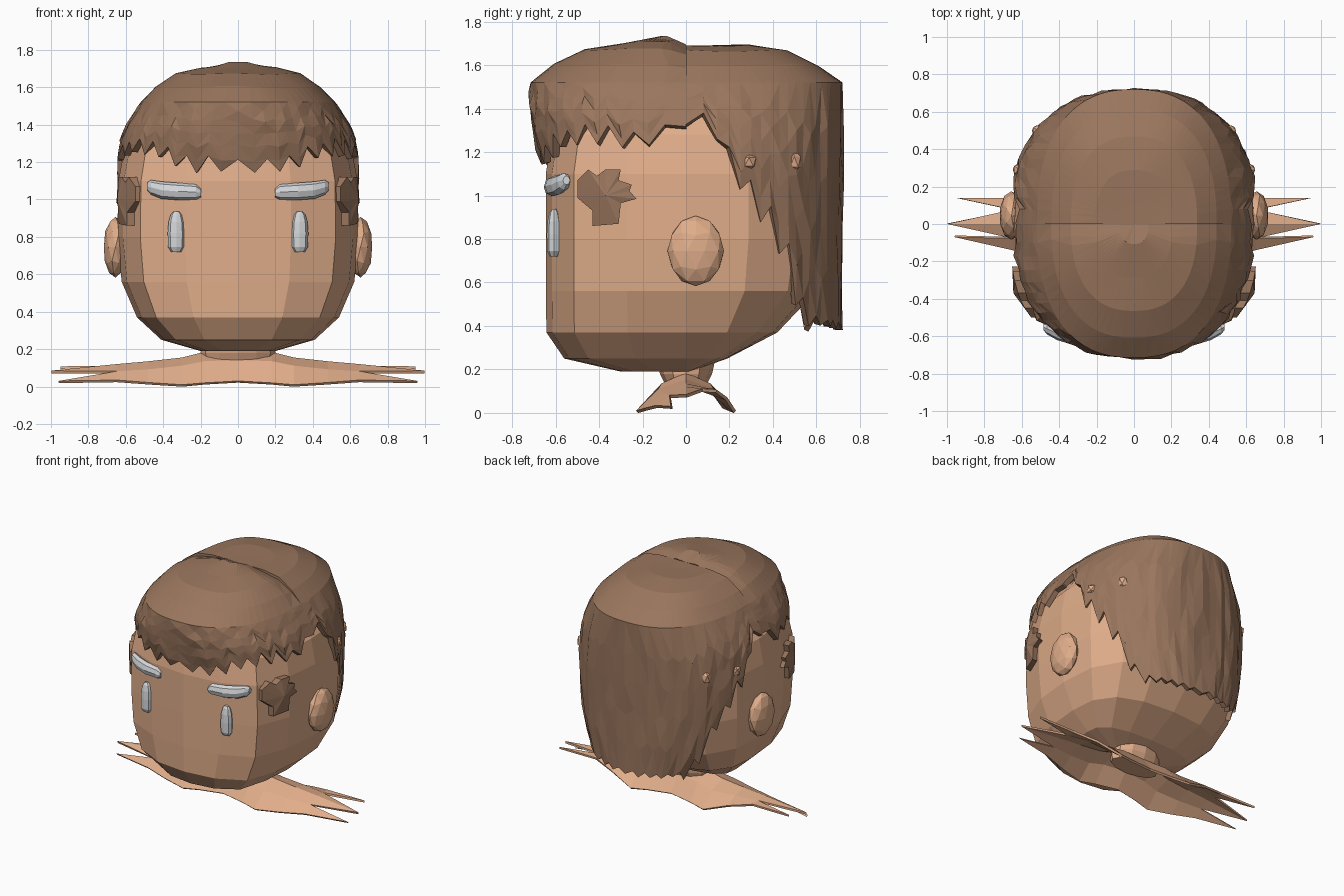
import bpy, bmesh, math, random

if "Cube" in bpy.data.objects:
    bpy.data.objects.remove(bpy.data.objects["Cube"])
random.seed(4)

def material(name, rgb):
    m = bpy.data.materials.new(name)
    m.diffuse_color = (*rgb, 1)
    m.use_nodes = True
    m.node_tree.nodes["Principled BSDF"].inputs["Base Color"].default_value = m.diffuse_color
    return m

SKIN = material("skin", (0.75, 0.42, 0.255))
HAIR = material("brown_hair", (0.32, 0.18, 0.11))
PALE = material("pale_grey", (0.66, 0.68, 0.70))

def finish(name, bm, mat, thickness=0, recalc=False):
    bmesh.ops.remove_doubles(bm, verts=bm.verts[:], dist=0.0005)
    if recalc:
        bmesh.ops.recalc_face_normals(bm, faces=bm.faces[:])
    me = bpy.data.meshes.new(name)
    bm.to_mesh(me)
    bm.free()
    me.materials.append(mat)
    ob = bpy.data.objects.new(name, me)
    bpy.context.collection.objects.link(ob)
    if thickness:
        mod = ob.modifiers.new("thickness", "SOLIDIFY")
        mod.thickness = thickness
        mod.offset = -1
    return ob

def lerp(table, x):
    if x <= table[0][0]:
        return table[0][1]
    for (a, u), (b, v) in zip(table, table[1:]):
        if x <= b:
            return u + (v - u) * (x - a) / (b - a)
    return table[-1][1]

def loft(rows, closed=True, caps=False):
    """Skin a list of equally long point rows."""
    bm = bmesh.new()
    grid = [[bm.verts.new(p) for p in row] for row in rows]
    n = len(rows[0])
    for lo, hi in zip(grid, grid[1:]):
        for j in range(n if closed else n - 1):
            k = (j + 1) % n
            bm.faces.new((lo[j], lo[k], hi[k], hi[j]))
    if caps:
        bm.faces.new(grid[0][::-1])
        bm.faces.new(grid[-1])
    return bm

def plan(theta, width, front, back, n):
    """Rounded-box outline; theta 0 is the front, 90 degrees is +x."""
    s, c = math.sin(theta), math.cos(theta)
    x = math.copysign(abs(s) ** (2 / n), s) * width
    y = -math.copysign(abs(c) ** (2 / n), c) * (front if c > 0 else back)
    return x, y

# Head: stacked rings (z, half width, front, back) on a half outline of (x, y) fractions
OUTLINE = [(0, -1), (0.44, -0.957), (0.81, -0.80), (0.955, -0.42), (1, 0),
           (0.97, 0.45), (0.79, 0.78), (0.46, 0.95), (0, 1)]
OUTLINE += [(-x, y) for x, y in OUTLINE[7:0:-1]]
head_rings = [(0.19, 0.20, 0.30, 0.02), (0.25, 0.41, 0.56, 0.19), (0.37, 0.54, 0.642, 0.42),
              (0.56, 0.622, 0.645, 0.60), (0.80, 0.645, 0.645, 0.64), (1.10, 0.640, 0.645, 0.64),
              (1.28, 0.605, 0.615, 0.62), (1.42, 0.50, 0.52, 0.5), (1.50, 0.25, 0.25, 0.25)]
rows = [[(x * w, y * (f if y < 0 else b), z) for x, y in OUTLINE] for z, w, f, b in head_rings]
finish("head", loft(rows, caps=True), SKIN)

# Hair: shells with a toothed lower edge
WIDTH = [(0.39, 0.54), (0.6, 0.625), (0.9, 0.66), (1.1, 0.668), (1.3, 0.64), (1.4, 0.60), (1.52, 0.52)]
FRONT = [(1.1, 0.66), (1.25, 0.70), (1.4, 0.725), (1.52, 0.715)]
EDGE = [(-0.72, 1.18), (-0.66, 1.20), (-0.58, 1.26), (-0.4, 1.29), (-0.2, 1.26), (-0.08, 1.27), (0, 1.36),
        (0.09, 1.33), (0.14, 1.18), (0.3, 0.95), (0.42, 0.75), (0.5, 0.47), (0.6, 0.42), (0.72, 0.40)]
CAP = [(0, 1.735), (0.15, 1.735), (0.4, 1.705), (0.65, 1.67), (0.85, 1.60), (1, 1.52)]

def hair_shell(name, start, cols):
    rows = [[] for _ in range(11)]
    for j in range(cols + 1):
        th = start + math.pi * j / cols
        back = start > 0
        y0 = -0.72 * math.cos(th)
        edge = lerp(EDGE, y0)
        tooth = 0.015 if y0 > 0.56 else 0.065 if y0 > 0.12 else 0.042
        edge += (tooth if j % 2 else -tooth) * random.uniform(0.7, 1.2)
        for i in range(6):
            z = edge + (1.52 - edge) * i / 5
            if 0 < i < 5 and 0 < j < cols:
                z += (j % 2 - 0.5) * 0.03
            grow = 1 + (random.uniform(-0.012, 0.01) if i < 5 and 0 < j < cols else 0)
            x, y = plan(th, lerp(WIDTH, z) * grow, lerp(FRONT, z) * grow, 0.72 * grow, 2.4)
            rows[i].append((x, y, z))
        for i, f in enumerate((0.85, 0.65, 0.4, 0.15, 0)):
            z = lerp(CAP, f)
            x, y = plan(th, 0.52 * f, 0.715 * f, 0.72 * f, 2.4)
            if back:
                z = min(z, 1.69)
            else:
                # dip towards the parting
                z -= 0.045 * max(0, 1 + y / 0.09) * (1 - 0.8 * f)
            # broad lumps
            z += 0.007 * math.sin(9 * x + 2) * math.sin(8 * y) * (f > 0.3)
            rows[6 + i].append((x, y, z))
    bm = loft(rows, closed=False)
    bmesh.ops.triangulate(bm, faces=bm.faces[:])
    finish(name, bm, HAIR, 0.035)

hair_shell("front_hair", -math.pi / 2, 34)
hair_shell("back_hair", math.pi / 2, 44)

def blob(name, loc, size, mat, sub=2):
    bm = bmesh.new()
    bmesh.ops.create_icosphere(bm, subdivisions=sub, radius=1)
    bmesh.ops.scale(bm, vec=size, verts=bm.verts[:])
    bmesh.ops.translate(bm, vec=loc, verts=bm.verts[:])
    finish(name, bm, mat)

def bar(name, path, r_side, r_deep, upright):
    """Rounded eight-sided bar; path points carry their own thickness factor."""
    rows = []
    for x, y, z, k in path:
        row = []
        for j in range(8):
            a = 2 * math.pi * j / 8
            u, v = r_side * k * math.cos(a), r_deep * k * math.sin(a)
            row.append((x + u, y + v, z) if upright else (x, y + v, z + u))
        rows.append(row)
    finish(name, loft(rows, caps=True), PALE, recalc=True)

# Jagged side tuft outline (y, z)
TUFT = [(-0.50, 0.99), (-0.50, 1.07), (-0.45, 1.12), (-0.41, 1.09), (-0.37, 1.12), (-0.30, 1.12), (-0.31, 1.07),
        (-0.25, 1.05), (-0.26, 1.02), (-0.228, 0.985), (-0.30, 0.965), (-0.31, 0.87), (-0.43, 0.86), (-0.43, 0.93)]

for s, side in ((-1, "left"), (1, "right")):
    # Ears
    blob(side + "_ear", (s * 0.655, 0.045, 0.745), (0.065, 0.13, 0.162), SKIN)
    # Small skin spots showing through the hair
    blob(side + "_upper_spot", (s * 0.608, 0.29, 1.155), (0.045, 0.038, 0.045), SKIN, 1)
    blob(side + "_rear_spot", (s * 0.51, 0.498, 1.155), (0.04, 0.035, 0.055), SKIN, 1)
    # Eyes
    eye = [(s * 0.33, -0.607, z, k) for z, k in
           ((0.72, 0.6), (0.745, 0.95), (0.82, 1), (0.88, 0.9), (0.92, 0.65), (0.937, 0.3))]
    bar(side + "_eye", eye, 0.046, 0.034, True)
    # Eyebrows
    brow = [(s * x, y, z, k) for x, y, z, k in
            ((0.198, -0.625, 1.035, 0.5), (0.225, -0.622, 1.04, 0.9), (0.32, -0.612, 1.043, 1),
             (0.41, -0.585, 1.05, 1), (0.465, -0.56, 1.065, 0.85), (0.485, -0.55, 1.07, 0.45))]
    bar(side + "_eyebrow", brow, 0.046, 0.036, False)
    # Side tufts
    rows = []
    for lift in (-0.03, 0.02):
        row = []
        for y, z in TUFT:
            x = 0.64 * (1 - (abs(y) / 0.66) ** 3) ** (1 / 3) + lift
            row.append((s * x, y, z))
        rows.append(row)
    rows.append([(s * 0.645, -0.37, 1.0)] * len(TUFT))
    finish(side + "_tuft", loft(rows), HAIR, recalc=True)

# Neck
rows = []
for z, rx, ry in ((0.12, 0.19, 0.09), (0.18, 0.20, 0.12), (0.27, 0.19, 0.14)):
    rows.append([(rx * math.cos(a), ry * math.sin(a), z) for a in (2 * math.pi * j / 12 for j in range(12))])
finish("neck", loft(rows, caps=True), SKIN)

# Shoulders: draped sheet (x, half depth, ridge height, edge height)
half = [(0.0, 0.18, 0.19, 0.03), (0.18, 0.205, 0.185, 0.02), (0.3, 0.23, 0.155, 0.01),
        (0.48, 0.19, 0.135, 0.022), (0.65, 0.14, 0.12, 0.035)]
stations = [(-x, w, t, e) for x, w, t, e in half[:0:-1]] + half
rows = []
for x, w, t, e in stations:
    end = max(0, abs(x) - 0.3) / 0.35
    rows.append([(x, k * w, e + (t - e) * h) for k, h in
                 ((1, 0.85 * end), (0.55, 0.7 + 0.2 * end), (0, 1), (-0.55, 0.7 - 0.15 * end), (-1, 0))])
bm = loft(rows, closed=False)
bm.verts.ensure_lookup_table()
# Pointed shoulder ends
for s in (-1, 1):
    first = 0 if s < 0 else 5 * (len(stations) - 1)
    bm.verts.ensure_lookup_table()
    p = [bm.verts[first + i] for i in range(5)]
    for ids, tip in (((0, 1), (0.95, 0.14, 0.108)), ((1, 2, 3), (0.998, 0.0, 0.085)),
                     ((3, 4), (0.96, -0.07, 0.03))):
        v = bm.verts.new((s * tip[0], tip[1], tip[2]))
        for a, b in zip(ids, ids[1:]):
            bm.faces.new((p[a], p[b], v) if s > 0 else (p[b], p[a], v))
finish("shoulders", bm, SKIN, 0.015, recalc=True)
